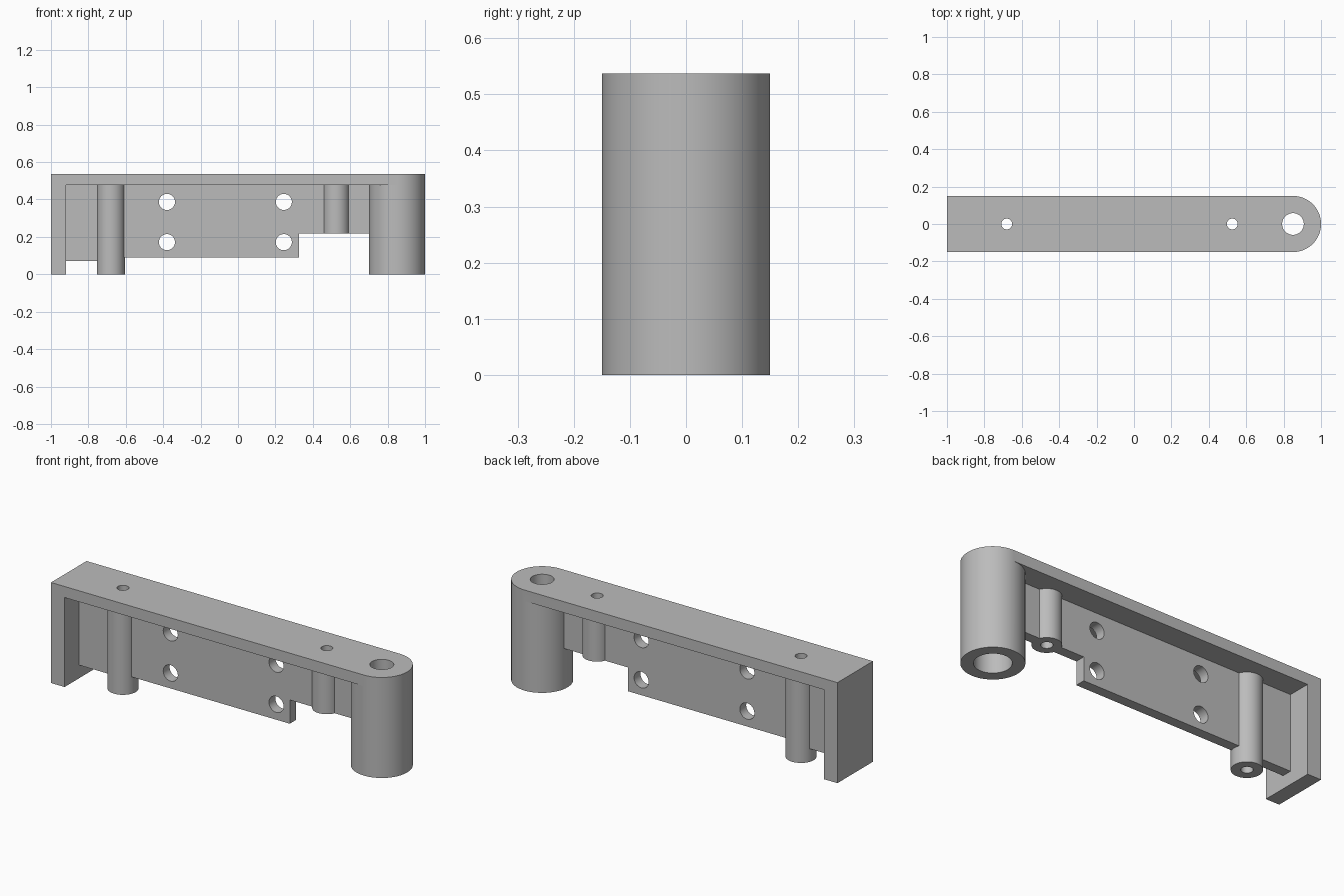
import bpy
import bmesh
from math import pi, cos, sin, radians
from mathutils import Matrix

if "Cube" in bpy.data.objects:
    bpy.data.objects.remove(bpy.data.objects["Cube"])

TOP, ARM_Z = 0.537, 0.478      # top of the arm, underside of the arm
HALF = 0.15                    # half depth of the bracket
PIVOT_X = 0.85                 # centre of the round end
SEGMENTS = 64

grey = bpy.data.materials.new("mid_grey")
grey.use_nodes = True
colour = (0.5, 0.5, 0.5, 1)
grey.diffuse_color = colour
grey.node_tree.nodes["Principled BSDF"].inputs["Base Color"].default_value = colour


def prism(name, outline, depth, matrix=Matrix()):
    """Extrude an outline along local z, then place it."""
    bm = bmesh.new()
    face = bm.faces.new([bm.verts.new((x, y, 0)) for x, y in outline])
    result = bmesh.ops.extrude_face_region(bm, geom=[face])
    verts = [v for v in result["geom"] if isinstance(v, bmesh.types.BMVert)]
    bmesh.ops.translate(bm, verts=verts, vec=(0, 0, depth))
    bmesh.ops.recalc_face_normals(bm, faces=bm.faces)
    bm.transform(matrix)
    mesh = bpy.data.meshes.new(name)
    bm.to_mesh(mesh)
    bm.free()
    mesh.materials.append(grey)
    obj = bpy.data.objects.new(name, mesh)
    bpy.context.collection.objects.link(obj)
    return obj


def arc(radius, start, end, steps, cx=0):
    return [(cx + radius * cos(start + (end - start) * i / steps),
             radius * sin(start + (end - start) * i / steps))
            for i in range(steps + 1)]


def upright(name, x, radius, z0, z1):
    circle = arc(radius, -pi / 2, 1.5 * pi, SEGMENTS)[:-1]
    return prism(name, circle, z1 - z0, Matrix.Translation((x, 0, z0)))


def crossways(name, x, z, radius):
    circle = arc(radius, 0, 2 * pi, SEGMENTS)[:-1]
    place = Matrix.Translation((x, 0.1, z)) @ Matrix.Rotation(pi / 2, 4, "X")
    return prism(name, circle, 0.2, place)


# Top arm with a round end
outline = [(-1, HALF), (-1, -HALF)] + arc(HALF, -pi / 2, pi / 2, SEGMENTS // 2, PIVOT_X)
bracket = prism("bracket", outline, TOP - ARM_Z, Matrix.Translation((0, 0, ARM_Z)))

# End plate, stepped central web, pivot barrel and screw posts
end_plate = prism("end_plate", [(-1, -HALF), (-0.92, -HALF), (-0.92, HALF), (-1, HALF)], ARM_Z)
web_outline = [(-0.95, 0.5), (-0.95, 0.07), (-0.68, 0.07), (-0.68, 0.09), (0.325, 0.09),
               (0.325, 0.217), (0.74, 0.217), (0.74, 0.5)]
web_place = Matrix.Translation((0, 0.027, 0)) @ Matrix.Rotation(pi / 2, 4, "X")
additions = [
    end_plate,
    prism("web", web_outline, 0.054, web_place),
    upright("pivot_barrel", PIVOT_X, HALF, 0, ARM_Z),
    upright("long_post", -0.68, 0.075, 0, 0.5),
    upright("short_post", 0.525, 0.071, 0.217, 0.5),
]

# Bores and web holes
cutters = [
    upright("pivot_hole", PIVOT_X, 0.058, -0.1, 0.7),
    upright("pivot_counterbore", PIVOT_X, 0.09, -0.1, 0.44),
    upright("long_post_hole", -0.68, 0.029, -0.1, 0.7),
    upright("short_post_hole", 0.525, 0.029, -0.1, 0.7),
]
cutters += [crossways("web_hole", x, z, 0.043) for x in (-0.38, 0.245) for z in (0.387, 0.172)]

for operation, tools in (("UNION", additions), ("DIFFERENCE", cutters)):
    for tool in tools:
        mod = bracket.modifiers.new(tool.name, "BOOLEAN")
        mod.operation = operation
        mod.solver = "EXACT"
        mod.object = tool

# Bake the joined shape and remove the helpers
bpy.context.view_layer.update()
graph = bpy.context.evaluated_depsgraph_get()
joined = bpy.data.meshes.new_from_object(bracket.evaluated_get(graph))
bracket.modifiers.clear()
bracket.data = joined
for tool in additions + cutters:
    bpy.data.objects.remove(tool)

# Tidy seams and smooth the round surfaces
bm = bmesh.new()
bm.from_mesh(joined)
bmesh.ops.remove_doubles(bm, verts=bm.verts, dist=0.0001)
bmesh.ops.dissolve_limit(bm, angle_limit=radians(0.5), verts=bm.verts, edges=bm.edges)
bm.to_mesh(joined)
bm.free()
bpy.ops.object.select_all(action="DESELECT")
bracket.select_set(True)
bpy.context.view_layer.objects.active = bracket
bpy.ops.object.shade_smooth_by_angle(angle=radians(30))
